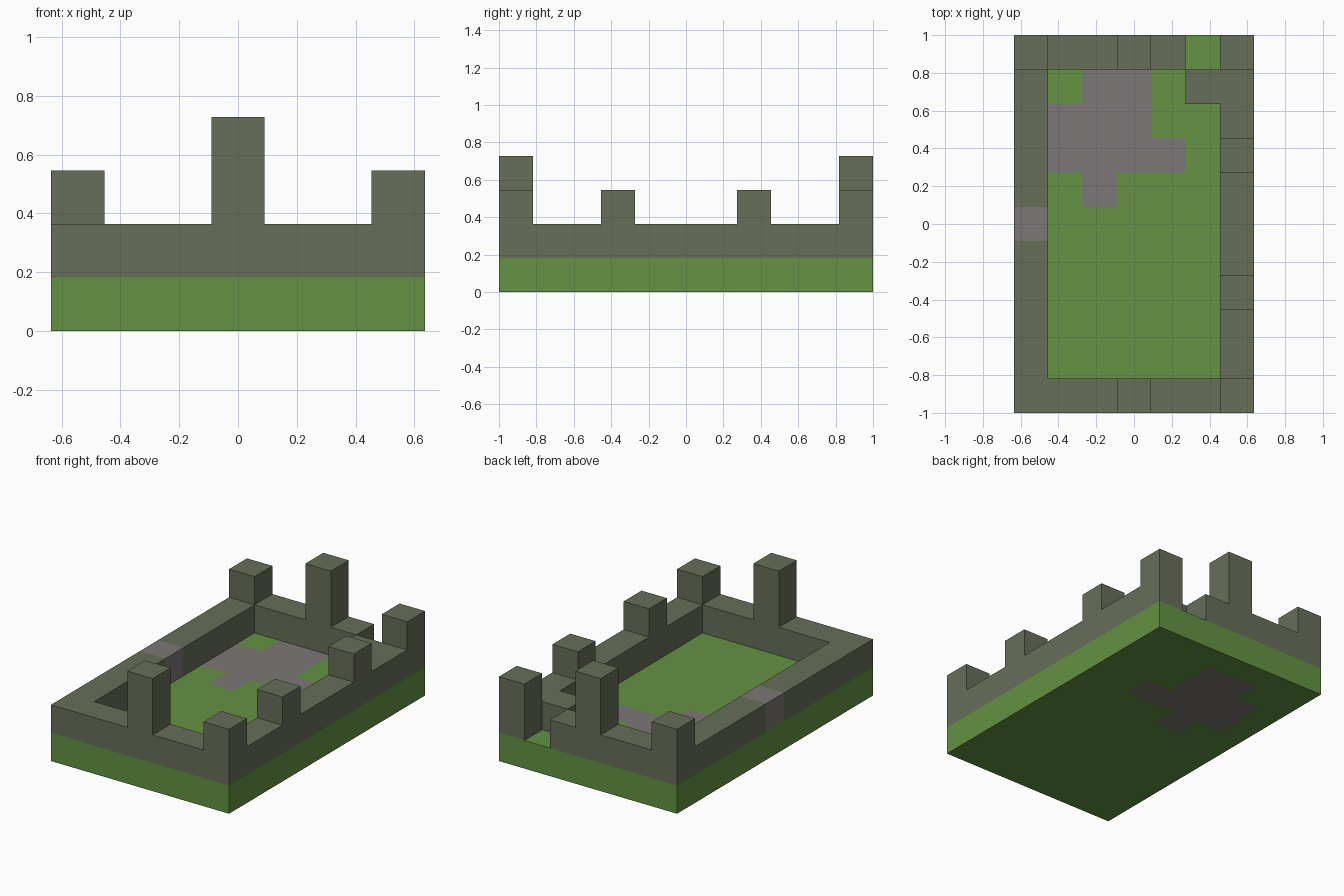
import bpy, bmesh

if "Cube" in bpy.data.objects:
    bpy.data.objects.remove(bpy.data.objects["Cube"])

COLS, ROWS = 7, 11
U = 2 / ROWS  # edge of one square tile


def material(name, rgb):
    lin = [((c / 255 + 0.055) / 1.055) ** 2.4 for c in rgb] + [1]
    m = bpy.data.materials.new(name)
    m.use_nodes = True
    m.diffuse_color = lin
    bsdf = m.node_tree.nodes["Principled BSDF"]
    bsdf.inputs["Base Color"].default_value = lin
    bsdf.inputs["Roughness"].default_value = 0.9
    return m


grass = material("grass green", (99, 147, 66))
mossy = material("mossy stone", (103, 110, 89))
stone = material("plain grey stone", (124, 119, 118))


def tile_layer(name, cells, level, height, mats, second=()):
    """Solid layer of square tiles; cells in `second` take the second material."""
    bm = bmesh.new()
    bmesh.ops.create_grid(bm, x_segments=COLS, y_segments=ROWS, size=1)
    for v in bm.verts:
        v.co.x *= COLS / ROWS
    unused = []
    for f in bm.faces:
        c = f.calc_center_median()
        cell = (int(c.x / U + COLS / 2), int(c.y / U + ROWS / 2))
        f.material_index = int(cell in second)
        if cell not in cells:
            unused.append(f)
    bmesh.ops.delete(bm, geom=unused, context='FACES')
    mesh = bpy.data.meshes.new(name)
    bm.to_mesh(mesh)
    bm.free()
    for m in mats:
        mesh.materials.append(m)
    ob = bpy.data.objects.new(name, mesh)
    bpy.context.collection.objects.link(ob)
    ob.location.z = level * U
    mod = ob.modifiers.new("height", 'SOLIDIFY')
    mod.thickness = height * U
    mod.offset = 1
    return ob


every = {(i, j) for i in range(COLS) for j in range(ROWS)}

# Grass ground with a patch of stone paving
paving = {(2, 6), (2, 9), (3, 9)}
paving |= {(i, 7) for i in range(1, 5)} | {(i, 8) for i in range(1, 4)}
tile_layer("ground", every, 0, 1, [grass, stone], paving)

# Perimeter wall, with one block displaced inward at the back
wall = {(i, j) for i, j in every if i in (0, COLS - 1) or j in (0, ROWS - 1)}
wall.remove((5, 10))
wall.add((5, 9))
tile_layer("wall", wall, 1, 1, [mossy, stone], {(0, 5)})

# Low merlons on three corners and the left side
low = {"front_left_corner": (6, 0), "back_left_corner": (6, 10),
       "back_right_corner": (0, 10), "left_front": (6, 3), "left_back": (6, 7)}
for place, cell in low.items():
    tile_layer(place + "_merlon", {cell}, 2, 1, [mossy])

# Tall pillars in the middle of the front and back walls
for place, row in (("front", 0), ("back", ROWS - 1)):
    tile_layer(place + "_pillar", {(3, row)}, 2, 2, [mossy])
